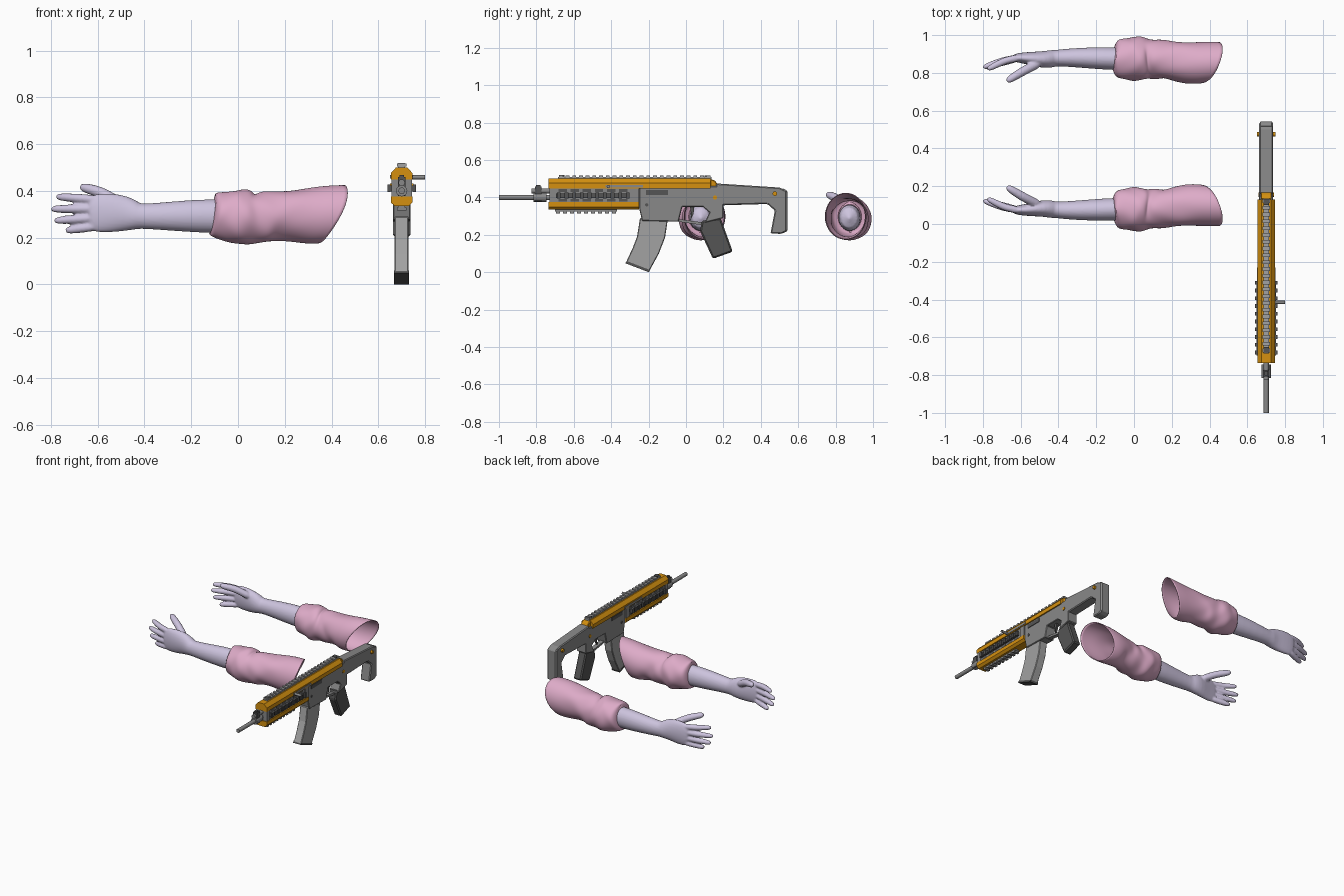
import bpy, bmesh, math
from mathutils import Vector

if "Cube" in bpy.data.objects:
    bpy.data.objects.remove(bpy.data.objects["Cube"])


def material(name, rgb):
    m = bpy.data.materials.new(name)
    m.use_nodes = True
    m.diffuse_color = (*rgb, 1)
    m.node_tree.nodes["Principled BSDF"].inputs["Base Color"].default_value = (*rgb, 1)
    return m


SKIN = material("lavender skin", (0.61, 0.55, 0.73))
CLOTH = material("pink cloth", (0.73, 0.41, 0.58))
ORANGE = material("orange paint", (0.66, 0.28, 0.005))
GRAY = material("mid gray", (0.25, 0.25, 0.25))
LIGHT = material("light gray", (0.36, 0.36, 0.36))
DARK = material("dark gray", (0.09, 0.09, 0.09))
GUN_X = 0.70
ARM_SUM = 0.953  # the two arms mirror each other across half this depth


def finish(name, bm, mat):
    bmesh.ops.recalc_face_normals(bm, faces=bm.faces[:])
    mesh = bpy.data.meshes.new(name)
    bm.to_mesh(mesh)
    bm.free()
    mesh.materials.append(mat)
    ob = bpy.data.objects.new(name, mesh)
    bpy.context.collection.objects.link(ob)
    return ob


def smooth(ob):
    for p in ob.data.polygons:
        p.use_smooth = True


def bevel(ob, width):
    if width:
        mod = ob.modifiers.new("bevel", "BEVEL")
        mod.width = width
        mod.limit_method = "ANGLE"


def side_profile(name, pts, half, mat, edge=0.004):
    """Extrude a (y, z) outline across the rifle's width."""
    bm = bmesh.new()
    f = bm.faces.new([bm.verts.new((GUN_X - half, y, z)) for y, z in pts])
    r = bmesh.ops.extrude_face_region(bm, geom=[f])
    bmesh.ops.translate(bm, vec=(2 * half, 0, 0),
                        verts=[v for v in r["geom"] if isinstance(v, bmesh.types.BMVert)])
    ob = finish(name, bm, mat)
    bevel(ob, edge)
    return ob


def long_profile(name, half_pts, y0, y1, mat):
    """Extrude a symmetric (x, z) half outline along the rifle's length."""
    pts = half_pts + [(-x, z) for x, z in reversed(half_pts)]
    bm = bmesh.new()
    f = bm.faces.new([bm.verts.new((GUN_X + x, y0, z)) for x, z in pts])
    r = bmesh.ops.extrude_face_region(bm, geom=[f])
    bmesh.ops.translate(bm, vec=(0, y1 - y0, 0),
                        verts=[v for v in r["geom"] if isinstance(v, bmesh.types.BMVert)])
    return finish(name, bm, mat)


def boxes(name, items, mat):
    """Join boxes given as (centre, size), centre x relative to the rifle."""
    bm = bmesh.new()
    for c, s in items:
        vs = bmesh.ops.create_cube(bm, size=1)["verts"]
        for v in vs:
            v.co = Vector((GUN_X + c[0] + v.co.x * s[0], c[1] + v.co.y * s[1], c[2] + v.co.z * s[2]))
    return finish(name, bm, mat)


def rod(name, centre, radius, length, axis, mat, sides=12):
    rot = (math.pi / 2, 0, 0) if axis == "y" else (0, math.pi / 2, 0)
    bpy.ops.mesh.primitive_cylinder_add(vertices=sides, radius=radius, depth=length, rotation=rot,
                                        location=(GUN_X + centre[0], centre[1], centre[2]))
    ob = bpy.context.object
    ob.name = name
    ob.data.materials.append(mat)
    bpy.ops.object.shade_smooth_by_angle()
    return ob


def tube(bm, rings, sides, capped=True):
    """Loft ellipses (x, y, z, side radius, up radius) along their path."""
    centres = [Vector(r[:3]) for r in rings]
    loops = []
    for i, r in enumerate(rings):
        t = (centres[min(i + 1, len(rings) - 1)] - centres[max(i - 1, 0)]).normalized()
        side = t.cross(Vector((0, 0, 1))).normalized()
        up = side.cross(t)
        loops.append([bm.verts.new(centres[i] + side * r[3] * math.cos(a) + up * r[4] * math.sin(a))
                      for a in (2 * math.pi * k / sides for k in range(sides))])
    for a, b in zip(loops, loops[1:]):
        for k in range(sides):
            j = (k + 1) % sides
            bm.faces.new((a[k], a[j], b[j], b[k]))
    if capped:
        bm.faces.new(loops[0])
        bm.faces.new(loops[-1])
    return loops


def finger(bm, base, knuckle, tip, r):
    a, b, c = Vector(base), Vector(knuckle), Vector(tip)
    path = [(a, 1.05), (a.lerp(b, 0.6), 1.0), (b, 1.03), (b.lerp(c, 0.55), 0.92),
            (b.lerp(c, 0.88), 0.78), (c, 0.35)]
    tube(bm, [(*p, r * s, r * s) for p, s in path], 10)


def mirror_y(bm):
    for v in bm.verts:
        v.co.y = ARM_SUM - v.co.y


def build_arm(prefix, mirrored):
    # bare forearm, palm, fingers and thumb fused into one skin
    bm = bmesh.new()
    tube(bm, [(0.04, 0.08, 0.29, 0.06, 0.07), (-0.11, 0.078, 0.292, 0.062, 0.075),
              (-0.22, 0.074, 0.292, 0.058, 0.069), (-0.34, 0.072, 0.291, 0.05, 0.059),
              (-0.42, 0.075, 0.291, 0.043, 0.053), (-0.435, 0.078, 0.293, 0.048, 0.062),
              (-0.48, 0.084, 0.303, 0.046, 0.077), (-0.54, 0.077, 0.306, 0.037, 0.086),
              (-0.60, 0.073, 0.305, 0.028, 0.085), (-0.645, 0.074, 0.302, 0.02, 0.076)], 16)
    for z0, z1, tip_x, tip_y in ((0.362, 0.375, -0.778, 0.135), (0.324, 0.322, -0.8, 0.125),
                                 (0.285, 0.272, -0.787, 0.118), (0.249, 0.23, -0.738, 0.112)):
        finger(bm, (-0.6, 0.07, z0), (-0.6 + (tip_x + 0.6) * 0.5, 0.09, (z0 + z1) / 2),
               (tip_x, tip_y, z1), 0.02)
    finger(bm, (-0.49, 0.095, 0.34), (-0.59, 0.145, 0.395), (-0.675, 0.198, 0.418), 0.025)
    if mirrored:
        mirror_y(bm)
    skin = finish(prefix + "_hand_and_forearm", bm, SKIN)
    skin.modifiers.new("round", "SUBSURF").levels = 1
    fuse = skin.modifiers.new("fuse", "REMESH")
    fuse.mode = "VOXEL"
    fuse.voxel_size = 0.006
    fuse.use_smooth_shade = True
    soft = skin.modifiers.new("soften", "SMOOTH")
    soft.iterations = 3

    # rumpled sleeve with a rolled cuff and a slanted open end
    bm = bmesh.new()
    rings = [(-0.085, 0.077, 0.295, 0.06, 0.07), (-0.108, 0.077, 0.298, 0.075, 0.082),
             (-0.112, 0.077, 0.3, 0.093, 0.093), (-0.07, 0.08, 0.294, 0.106, 0.103),
             (-0.02, 0.078, 0.29, 0.112, 0.113), (0.01, 0.078, 0.287, 0.12, 0.12),
             (0.05, 0.078, 0.285, 0.115, 0.117), (0.075, 0.078, 0.281, 0.102, 0.103),
             (0.12, 0.08, 0.286, 0.108, 0.11), (0.16, 0.083, 0.292, 0.1, 0.107),
             (0.22, 0.09, 0.295, 0.102, 0.108), (0.29, 0.1, 0.296, 0.11, 0.12),
             (0.35, 0.1, 0.298, 0.113, 0.126), (0.4, 0.098, 0.3, 0.111, 0.126)]
    loops = tube(bm, rings, 24, capped=False)
    for i, (loop, r) in enumerate(zip(loops, rings)):
        centre = Vector(r[:3])
        for v in loop:
            d = v.co - centre
            a = math.atan2(d.z, d.y)
            fold = 0.035 * math.sin(3 * a + i * 1.9) + 0.03 * math.sin(5 * a - i * 2.3)
            if 2 < i < 11:
                v.co += d * fold
                v.co.x += 0.008 * math.sin(2 * a + i)
            slant = max(0, (r[0] - 0.2) / 0.2)
            v.co.x += 0.06 * slant * (math.sin(a) - 0.8 * math.cos(a))
    if mirrored:
        mirror_y(bm)
    sleeve = finish(prefix + "_sleeve", bm, CLOTH)
    smooth(sleeve)
    sleeve.modifiers.new("round", "SUBSURF").levels = 2
    thick = sleeve.modifiers.new("cloth", "SOLIDIFY")
    thick.thickness = 0.005


build_arm("front", False)
build_arm("back", True)

# receiver, magazine, grip and stock
side_profile("receiver", [(-0.25, 0.46), (0.17, 0.46), (0.2, 0.44), (0.2, 0.29), (0.1, 0.265),
                          (0.125, 0.32), (0.09, 0.35), (-0.02, 0.35), (-0.04, 0.27),
                          (-0.235, 0.275), (-0.25, 0.34)], 0.037, GRAY)
side_profile("magazine", [(-0.246, 0.29), (-0.096, 0.29), (-0.112, 0.185), (-0.145, 0.1),
                          (-0.198, 0.003), (-0.322, 0.05), (-0.285, 0.13), (-0.262, 0.19)],
             0.03, LIGHT)
side_profile("magazine_base", [(-0.198, 0.0), (-0.192, 0.012), (-0.317, 0.06), (-0.324, 0.048)],
             0.032, DARK, 0)
side_profile("pistol_grip", [(0.085, 0.275), (0.185, 0.29), (0.25, 0.11), (0.144, 0.072),
                             (0.075, 0.22)], 0.03, DARK, 0.008)
side_profile("trigger_guard", [(-0.05, 0.285), (-0.04, 0.27), (0.1, 0.25), (0.1, 0.265),
                               (-0.03, 0.283)], 0.015, GRAY, 0)
side_profile("trigger", [(0.02, 0.355), (0.045, 0.355), (0.04, 0.31), (0.025, 0.28), (0.028, 0.31)],
             0.007, DARK, 0)
side_profile("stock", [(0.16, 0.475), (0.5, 0.453), (0.538, 0.435), (0.538, 0.22), (0.51, 0.205),
                       (0.452, 0.208), (0.475, 0.33), (0.435, 0.365), (0.2, 0.358), (0.16, 0.34)],
             0.037, GRAY, 0.006)
side_profile("butt_pad", [(0.515, 0.45), (0.542, 0.435), (0.542, 0.22), (0.515, 0.206)],
             0.033, GRAY)

# painted upper shell and lower handguard around a gray core
long_profile("upper_shell", [(0.046, 0.448), (0.046, 0.476), (0.024, 0.5)], -0.735, 0.13, ORANGE)
side_profile("upper_shell_tail", [(0.13, 0.45), (0.13, 0.498), (0.155, 0.49), (0.172, 0.465),
                                  (0.165, 0.45)], 0.028, ORANGE)
long_profile("lower_handguard", [(0.03, 0.335), (0.046, 0.35), (0.046, 0.376)],
             -0.735, -0.25, ORANGE)
boxes("handguard_core", [((0, -0.49, 0.41), (0.076, 0.48, 0.09)),
                         ((0, -0.715, 0.41), (0.088, 0.03, 0.08)),
                         ((0, -0.27, 0.41), (0.088, 0.04, 0.08))], GRAY)
boxes("handguard_vents", [((0, -0.66 + i * 0.065, z), (0.08, 0.045, 0.014))
                          for i in range(6) for z in (0.384, 0.437)], DARK)

# accessory rails with repeated teeth
boxes("top_rail", [((0, -0.275, 0.502), (0.03, 0.82, 0.012))]
      + [((0, -0.67 + i * 0.036, 0.51), (0.04, 0.02, 0.012)) for i in range(23)], LIGHT)
boxes("bottom_rail", [((0, -0.535, 0.332), (0.03, 0.33, 0.014))]
      + [((0, -0.685 + i * 0.0375, 0.322), (0.04, 0.02, 0.014)) for i in range(9)], GRAY)
for label, s in (("left", 1), ("right", -1)):
    boxes(label + "_rail", [((s * 0.044, -0.5, 0.41), (0.016, 0.39, 0.024))]
          + [((s * 0.054, -0.68 + i * 0.041, 0.41), (0.013, 0.02, 0.032)) for i in range(10)], DARK)
    boxes(label + "_ejection_port", [((s * 0.037, -0.155, 0.427), (0.008, 0.12, 0.026))], DARK)
    boxes(label + "_handle_slot", [((s * 0.046, -0.33, 0.46), (0.006, 0.2, 0.014))], GRAY)
    rod(label + "_stock_pin", (s * 0.04, 0.475, 0.42), 0.012, 0.02, "x", ORANGE)
    rod(label + "_receiver_pin", (s * 0.037, 0.155, 0.4), 0.011, 0.01, "x", ORANGE)
    rod(label + "_front_pin", (s * 0.037, -0.21, 0.36), 0.009, 0.008, "x", DARK)

# barrel, gas block, sights and charging handle
rod("barrel", (0, -0.85, 0.4), 0.014, 0.3, "y", GRAY, 16)
rod("barrel_collar", (0, -0.78, 0.4), 0.024, 0.07, "y", GRAY, 16)
rod("gas_tube", (0, -0.775, 0.435), 0.014, 0.1, "y", GRAY)
boxes("gas_block", [((0, -0.79, 0.418), (0.032, 0.035, 0.08)),
                    ((0, -0.79, 0.46), (0.018, 0.025, 0.014))], DARK)
boxes("folded_sights", [((0, -0.665, 0.512), (0.03, 0.03, 0.014)),
                        ((0, 0.115, 0.512), (0.03, 0.03, 0.012))], DARK)
rod("charging_handle", (0.07, -0.415, 0.458), 0.009, 0.06, "x", GRAY)
